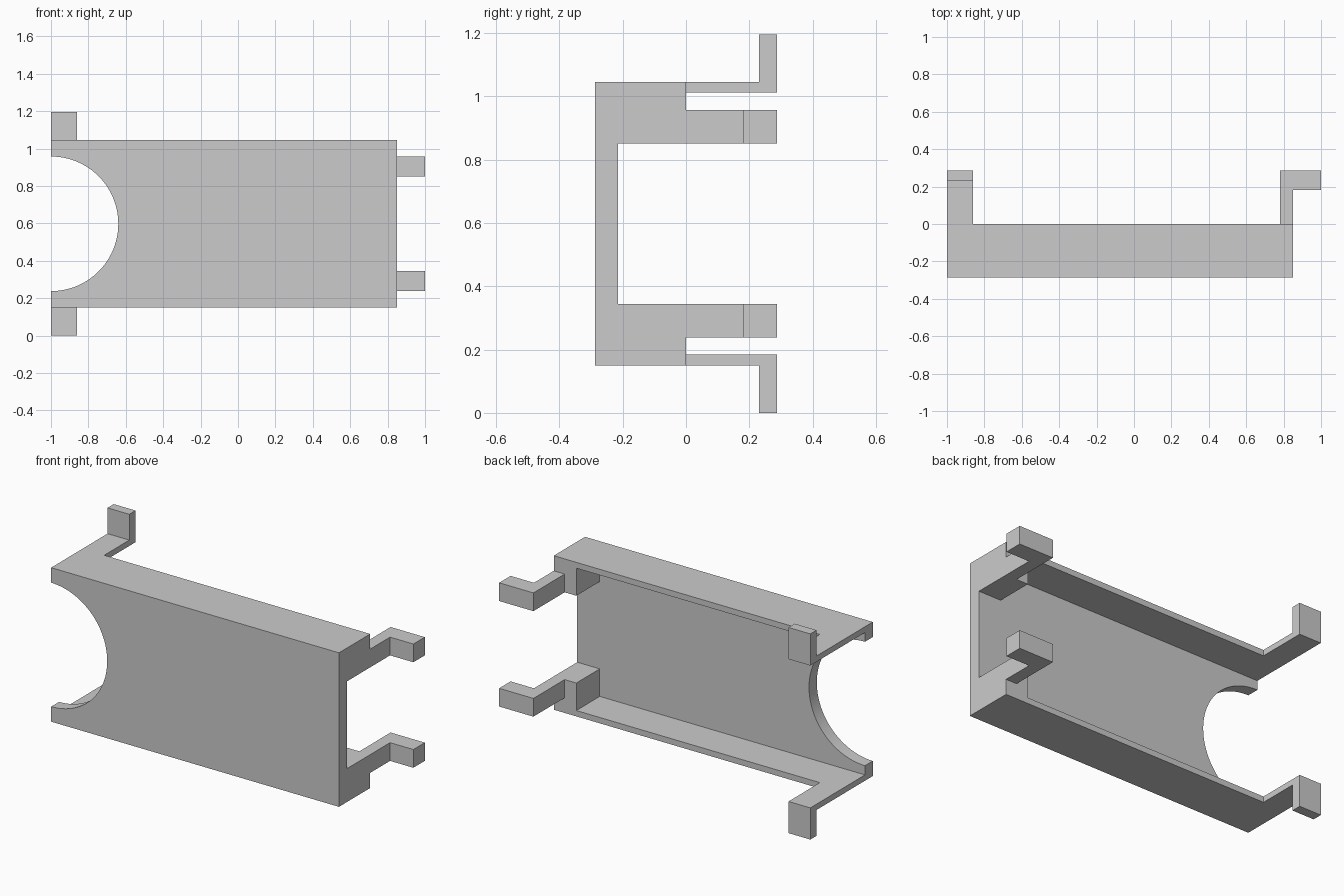
import bpy, bmesh
from math import sin, cos, pi
from mathutils import Vector

if "Cube" in bpy.data.objects:
    bpy.data.objects.remove(bpy.data.objects["Cube"])

H = 1.195          # total height, the model is mirrored about H / 2
MID = H / 2


def extrude(name, points, direction):
    """Closed 3D outline extruded into a solid."""
    bm = bmesh.new()
    face = bm.faces.new([bm.verts.new(p) for p in points])
    geom = bmesh.ops.extrude_face_region(bm, geom=[face])["geom"]
    verts = [g for g in geom if isinstance(g, bmesh.types.BMVert)]
    bmesh.ops.translate(bm, vec=Vector(direction), verts=verts)
    bmesh.ops.recalc_face_normals(bm, faces=bm.faces)
    mesh = bpy.data.meshes.new(name)
    bm.to_mesh(mesh)
    bm.free()
    obj = bpy.data.objects.new(name, mesh)
    bpy.context.collection.objects.link(obj)
    return obj


def slab(name, outline, z0, z1, flip):
    """XY outline between two heights, optionally mirrored to the top side."""
    if flip:
        z0, z1 = H - z1, H - z0
    return extrude(name, [(x, y, z0) for x, y in outline], (0, 0, z1 - z0))


def rect(x0, x1, y0, y1):
    return [(x0, y0), (x1, y0), (x1, y1), (x0, y1)]


# front plate with half-round cutout at the left edge
N, R = 48, 0.36
arc = [(-1 + R * sin(pi * i / N), MID + R * cos(pi * i / N)) for i in range(N + 1)]
outline = [(-1, 0.15), (0.85, 0.15), (0.85, H - 0.15), (-1, H - 0.15)] + arc
plate = extrude("tray_bracket", [(x, -0.287, z) for x, z in outline], (0, 0.072, 0))

parts = []
for flip in (False, True):
    # side wall with rearward arm at the left end
    wall = [(-1, -0.287), (0.85, -0.287), (0.85, 0), (-0.86, 0), (-0.86, 0.287), (-1, 0.287)]
    parts.append(slab("side_wall", wall, 0.15, 0.184, flip))
    # outward tab at the arm's tip
    parts.append(slab("end_tab", rect(-1, -0.86, 0.23, 0.287), 0, 0.184, flip))
    # corner block at the right end
    parts.append(slab("corner_block", rect(0.705, 0.85, -0.287, 0), 0.15, 0.344, flip))
    # hooked arm at the right end
    hook = [(0.78, -0.1), (0.85, -0.1), (0.85, 0.182), (1, 0.182), (1, 0.287), (0.78, 0.287)]
    parts.append(slab("hook_arm", hook, 0.238, 0.344, flip))

# merge everything into one clean solid
bpy.context.view_layer.objects.active = plate
plate.select_set(True)
for part in parts:
    mod = plate.modifiers.new("union", "BOOLEAN")
    mod.operation, mod.solver, mod.object = "UNION", "EXACT", part
    bpy.ops.object.modifier_apply(modifier=mod.name)
    bpy.data.objects.remove(part)

bpy.ops.object.shade_smooth_by_angle(angle=pi / 6)
